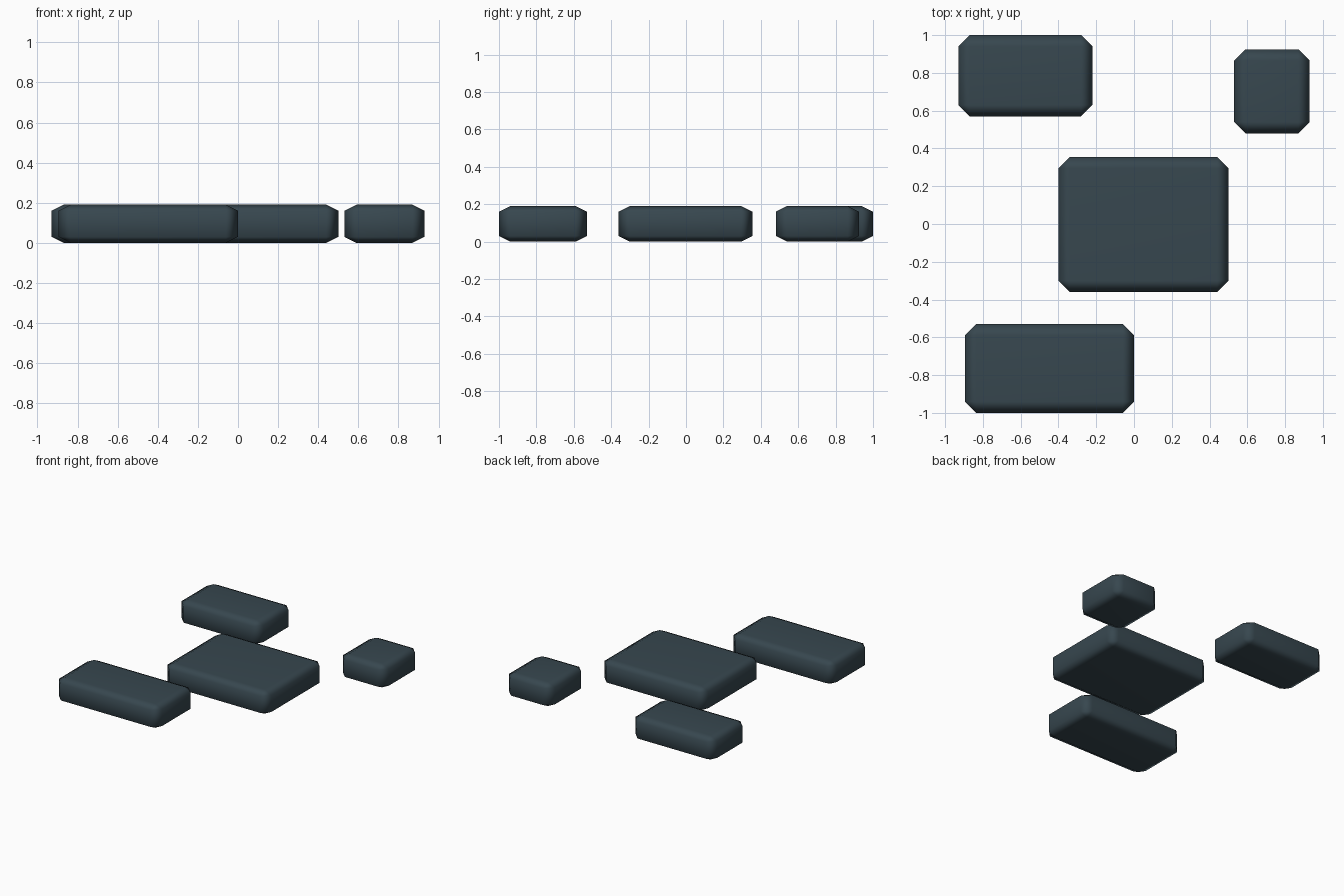
import bpy, bmesh

if "Cube" in bpy.data.objects:
    bpy.data.objects.remove(bpy.data.objects["Cube"])

HEIGHT = 0.19
BEVEL = 0.06

stone = bpy.data.materials.new("dark_slate")
stone.diffuse_color = (0.0382, 0.063, 0.0782, 1.0)
stone.use_nodes = True
stone.node_tree.nodes["Principled BSDF"].inputs["Base Color"].default_value = stone.diffuse_color


def slab(name, x0, x1, y0, y1):
    """Chamfered block; chamfer is half as tall as it is wide."""
    bm = bmesh.new()
    bmesh.ops.create_cube(bm, size=1.0)
    # bevel at double height, then flatten
    bmesh.ops.scale(bm, vec=(x1 - x0, y1 - y0, HEIGHT * 2), verts=bm.verts)
    bmesh.ops.bevel(bm, geom=bm.edges[:], offset=BEVEL, offset_type='OFFSET',
                    segments=1, affect='EDGES', clamp_overlap=True)
    bmesh.ops.scale(bm, vec=(1, 1, 0.5), verts=bm.verts)
    bmesh.ops.recalc_face_normals(bm, faces=bm.faces)
    for f in bm.faces:
        f.smooth = True
    me = bpy.data.meshes.new(name)
    bm.to_mesh(me)
    bm.free()
    me.materials.append(stone)
    ob = bpy.data.objects.new(name, me)
    ob.location = ((x0 + x1) / 2, (y0 + y1) / 2, HEIGHT / 2)
    bpy.context.collection.objects.link(ob)
    # keep the large faces flat, blend only over the chamfers
    ob.modifiers.new("weighted_normals", 'WEIGHTED_NORMAL')
    return ob


# Four separate paving slabs
slab("centre_slab", -0.40, 0.50, -0.36, 0.355)
slab("front_slab", -0.895, 0.0, -1.0, -0.53)
slab("back_left_slab", -0.93, -0.22, 0.57, 1.0)
slab("back_right_slab", 0.53, 0.93, 0.48, 0.925)
